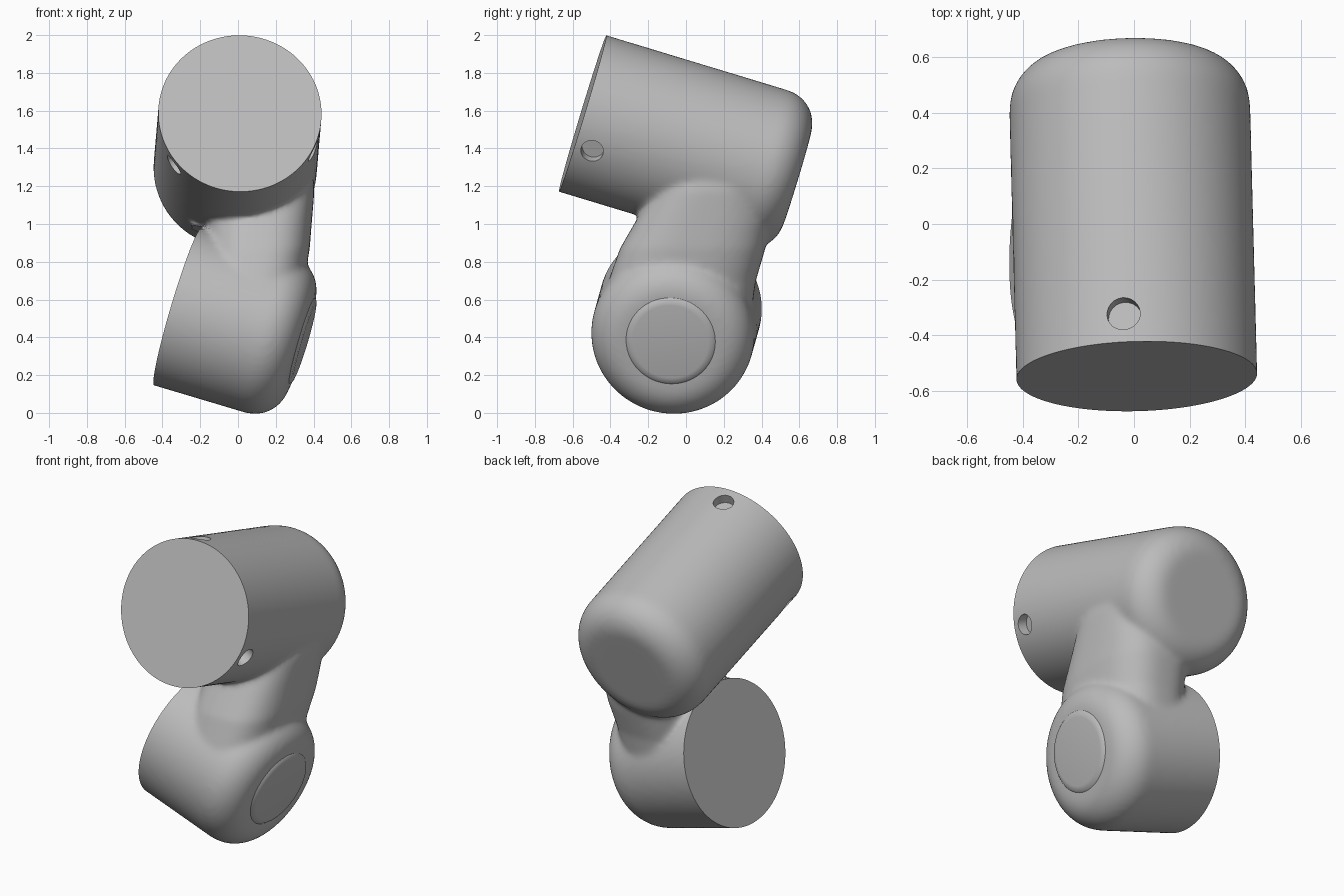
import bpy, bmesh, math
from mathutils import Vector

cube = bpy.data.objects.get("Cube")
if cube:
    bpy.data.objects.remove(cube, do_unlink=True)

grey = bpy.data.materials.new("light_grey")
grey.use_nodes = True
grey.diffuse_color = (0.5, 0.5, 0.5, 1)
grey.node_tree.nodes["Principled BSDF"].inputs["Base Color"].default_value = (0.5, 0.5, 0.5, 1)

RADIUS = 0.433
FILLET = 0.18


def loft(name, rings, helper=False):
    """Closed solid through a list of equal rings of points."""
    bm = bmesh.new()
    loops = [[bm.verts.new(p) for p in ring] for ring in rings]
    n = len(loops[0])
    for low, high in zip(loops, loops[1:]):
        for i in range(n):
            j = (i + 1) % n
            bm.faces.new((low[i], low[j], high[j], high[i]))
    bm.faces.new(list(reversed(loops[0])))
    bm.faces.new(loops[-1])
    bmesh.ops.recalc_face_normals(bm, faces=bm.faces)
    mesh = bpy.data.meshes.new(name)
    bm.to_mesh(mesh)
    bm.free()
    mesh.materials.append(grey)
    obj = bpy.data.objects.new(name, mesh)
    bpy.context.collection.objects.link(obj)
    obj.hide_render = helper
    return obj


def lathe(name, origin, axis, profile, helper=False, n=64):
    """Turn (radius, distance along axis) pairs around an axis."""
    turn = axis.to_track_quat('Z', 'Y')
    rings = []
    for r, s in profile:
        rings.append([origin + turn @ Vector((r * math.cos(t), r * math.sin(t), s))
                      for t in (2 * math.pi * i / n for i in range(n))])
    return loft(name, rings, helper)


def rounded_tube(length, extra):
    """Straight barrel with one generously rounded end."""
    arc = [math.pi / 2 * i / 8 for i in range(9)]
    return [(RADIUS, -extra)] + [
        (RADIUS - FILLET + FILLET * math.cos(a), length - FILLET + FILLET * math.sin(a))
        for a in arc]


def boolean(obj, other, operation):
    mod = obj.modifiers.new(operation.lower(), 'BOOLEAN')
    mod.operation = operation
    mod.solver = 'EXACT'
    mod.object = other


# Axes run inward from each flat cut end
upper_axis = Vector((-0.025, 0.957, -0.29)).normalized()
upper_cap = Vector((0.01, -0.547, 1.585))
lower_axis = Vector((0.955, -0.08, -0.285)).normalized()
lower_cap = Vector((-0.32, -0.03, 0.56))

# Two barrels, overlong so that the flat ends can be trimmed crisply
body = lathe("elbow_body", upper_cap, upper_axis, rounded_tube(1.187, 0.12))
lower = lathe("lower_barrel", lower_cap, lower_axis, rounded_tube(0.685, 0.12), True)

# Tapered neck: centre x, centre y, z, half width x, half width y
sections = [(0.03, -0.06, 0.35, 0.26, 0.38),
            (0.08, -0.02, 0.7, 0.27, 0.39),
            (0.105, 0.035, 0.87, 0.275, 0.385),
            (0.115, 0.085, 1.0, 0.275, 0.36),
            (0.13, 0.14, 1.18, 0.275, 0.31),
            (0.12, 0.18, 1.35, 0.25, 0.22)]
rings = []
for cx, cy, z, hx, hy in sections:
    ring = []
    for i in range(64):
        t = 2 * math.pi * i / 64
        c, s = math.cos(t), math.sin(t)
        ring.append((cx + hx * math.copysign(abs(c) ** 0.75, c),
                     cy + hy * math.copysign(abs(s) ** 0.75, s), z))
    rings.append(ring)
neck = loft("neck", rings, True)

helpers = [lower, neck]
for part in (lower, neck):
    boolean(body, part, 'UNION')

# Blend the joints into soft fillets
remesh = body.modifiers.new("blend", 'REMESH')
remesh.mode = 'VOXEL'
remesh.voxel_size = 0.015
smooth = body.modifiers.new("soften", 'SMOOTH')
smooth.factor = 0.5
smooth.iterations = 14

# Trim the flat ends
for name, cap, axis in (("upper_trim", upper_cap, upper_axis),
                        ("lower_trim", lower_cap, lower_axis)):
    cutter = lathe(name, cap, axis, [(0.45, -0.2), (0.45, 0)], True)
    boolean(body, cutter, 'DIFFERENCE')
    helpers.append(cutter)

# Three screw holes around the open end of the upper barrel
side = Vector((1, 0, 0))
up = side.cross(upper_axis).normalized()
for k in range(3):
    angle = math.radians(-24 + 120 * k)
    out = (side * math.cos(angle) + up * math.sin(angle)).normalized()
    cutter = lathe("screw_hole_cutter", upper_cap + upper_axis * 0.105 + out * (RADIUS - 0.06),
                   out, [(0.06, 0), (0.06, 0.2)], True, 24)
    boolean(body, cutter, 'DIFFERENCE')
    helpers.append(cutter)

# Bake the modifiers and drop the construction parts
graph = bpy.context.evaluated_depsgraph_get()
baked = bpy.data.meshes.new_from_object(body.evaluated_get(graph))
body.modifiers.clear()
body.data = baked
baked.materials.clear()
baked.materials.append(grey)
for part in helpers:
    bpy.data.objects.remove(part, do_unlink=True)

# Round cover plate on the closed end of the lower barrel
cover = lathe("cover_plate", Vector((0.325, -0.08, 0.385)), lower_axis,
              [(0.24, -0.04), (0.24, 0.012), (0.225, 0.026), (0.2, 0.03)])

for obj in (body, cover):
    bpy.ops.object.select_all(action='DESELECT')
    obj.select_set(True)
    bpy.context.view_layer.objects.active = obj
    bpy.ops.object.shade_smooth_by_angle(angle=math.radians(35))
